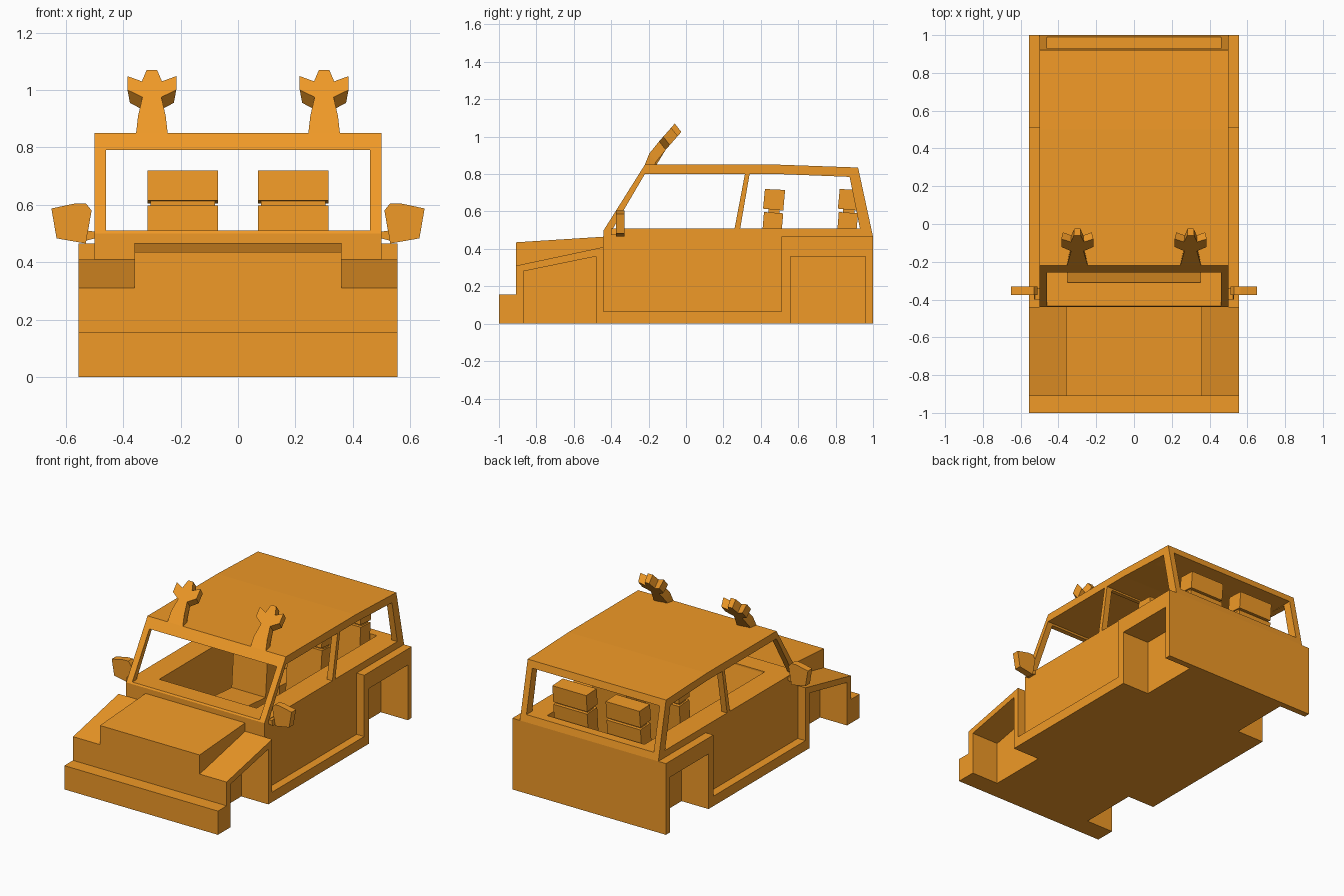
import bpy, bmesh

if "Cube" in bpy.data.objects:
    bpy.data.objects.remove(bpy.data.objects["Cube"])

paint = bpy.data.materials.new("orange_paint")
paint.diffuse_color = (0.87, 0.32, 0.02, 1)
paint.use_nodes = True
paint.node_tree.nodes["Principled BSDF"].inputs["Base Color"].default_value = paint.diffuse_color


def loft(name, ring_a, ring_b):
    """Closed solid between two matching outlines."""
    bm = bmesh.new()
    a = [bm.verts.new(p) for p in ring_a]
    b = [bm.verts.new(p) for p in ring_b]
    n = len(a)
    bm.faces.new(a)
    bm.faces.new(b)
    for i in range(n):
        bm.faces.new((a[i], a[(i + 1) % n], b[(i + 1) % n], b[i]))
    bmesh.ops.recalc_face_normals(bm, faces=bm.faces)
    me = bpy.data.meshes.new(name)
    bm.to_mesh(me)
    bm.free()
    me.materials.append(paint)
    ob = bpy.data.objects.new(name, me)
    bpy.context.collection.objects.link(ob)
    return ob


def prism(name, yz, x0, x1):
    """Side profile (y, z) extruded from x0 to x1."""
    return loft(name, [(x0, y, z) for y, z in yz], [(x1, y, z) for y, z in yz])


def rect(y0, y1, z0, z1):
    return [(y0, z0), (y1, z0), (y1, z1), (y0, z1)]


def cut(ob, cutter):
    cutter.hide_render = True
    m = ob.modifiers.new("cut", 'BOOLEAN')
    m.operation = 'DIFFERENCE'
    m.solver = 'EXACT'
    m.object = cutter
    dg = bpy.context.evaluated_depsgraph_get()
    me = bpy.data.meshes.new_from_object(ob.evaluated_get(dg))
    ob.modifiers.clear()
    ob.data = me
    bpy.data.objects.remove(cutter)


# Cabin shell: body sides, pillars and roof
cabin = prism("cabin_shell", [(-.44, 0), (1, 0), (1, .465), (.92, .835), (.5, .85),
                              (-.22, .85), (-.44, .5)], -.5, .5)
# Windscreen-to-rear-window opening, then the sunken seating area
cut(cabin, prism("cutter", rect(-1.2, 1.2, .51, .79), -.46, .46))
cut(cabin, prism("cutter", [(-.22, .09), (.93, .09), (.93, .6), (-.31, .6), (-.31, .5)], -.352, .352))
# Side windows on either side of the leaning middle pillar
cut(cabin, prism("cutter", [(-.39, .51), (.26, .51), (.315, .80), (-.22, .80)], -1, 1))
cut(cabin, prism("cutter", [(.29, .51), (.93, .51), (.875, .785), (.5, .80), (.34, .80)], -1, 1))
# Rear wheel wells
for s in (-1, 1):
    cut(cabin, prism("cutter", rect(.56, .96, -.1, .36), s * .36, s * .7))

# Bonnet and bumper
prism("bonnet", [(-.91, 0), (-.44, 0), (-.44, .465), (-.91, .435)], -.36, .36)
prism("front_bumper", rect(-1, -.91, 0, .155), -.555, .555)

# Antler outline seen from the front: (x offset, z)
antler = [(-.055, .85), (-.048, .91), (-.033, .975), (-.085, 1.0), (-.085, 1.048), (-.035, 1.03),
          (-.018, 1.07), (.018, 1.07), (.035, 1.03), (.085, 1.048), (.085, 1.0), (.033, .975),
          (.048, .91), (.055, .85)]


def lean(z):
    return -.22 + (z - .85) * .4 if z < .92 else -.192 + (z - .92) * .88


for s, side in ((-1, "left"), (1, "right")):
    # Fenders with wheel arches, and door sill
    prism(side + "_front_fender", [(-.91, 0), (-.87, 0), (-.87, .28), (-.48, .36), (-.48, 0),
                                   (-.44, 0), (-.44, .41), (-.91, .31)], s * .36, s * .555)
    prism(side + "_rear_fender", [(.51, 0), (.56, 0), (.56, .36), (.96, .36), (.96, 0),
                                  (1, 0), (1, .465), (.51, .465)], s * .495, s * .555)
    prism(side + "_sill", rect(-.44, .51, 0, .065), s * .495, s * .555)

    # Wing mirror and its bracket
    glass = [(.53, .605), (.65, .587), (.632, .485), (.535, .465), (.51, .5)]
    glass = [(.53, .605), (.565, .605), (.65, .587), (.632, .483), (.53, .465), (.51, .58)]
    loft(side + "_mirror", [(s * x, -.375, z) for x, z in glass], [(s * x, -.33, z) for x, z in glass])
    arm = [(.49, .505), (.525, .51), (.53, .475), (.49, .485)]
    loft(side + "_mirror_arm", [(s * x, -.40, z) for x, z in arm], [(s * x, -.34, z) for x, z in arm])

    # Antler leaning back from the roof edge
    front = [(s * .3 + x, lean(z), z) for x, z in antler]
    back = [(s * .3 + x * .9, y + .035, z - .045) for (x, z), (_, y, _) in zip(antler, front)]
    loft(side + "_antler", front, back)

    # Two rows of seats
    for row, d in (("front", 0), ("rear", .4)):
        def part(name, yz, inset=0):
            prism(f"{side}_{row}_{name}", [(y + d, z) for y, z in yz],
                  s * (.07 + inset), s * (.315 - inset))
        part("seat_back", [(.375, .09), (.475, .09), (.52, .59), (.417, .597)])
        part("headrest", [(.412, .615), (.52, .605), (.53, .715), (.422, .72)])
        part("headrest_post", rect(.44, .50, .58, .63), .01)
        part("seat_cushion", [(.13, .09), (.40, .09), (.40, .2), (.13, .22)])
